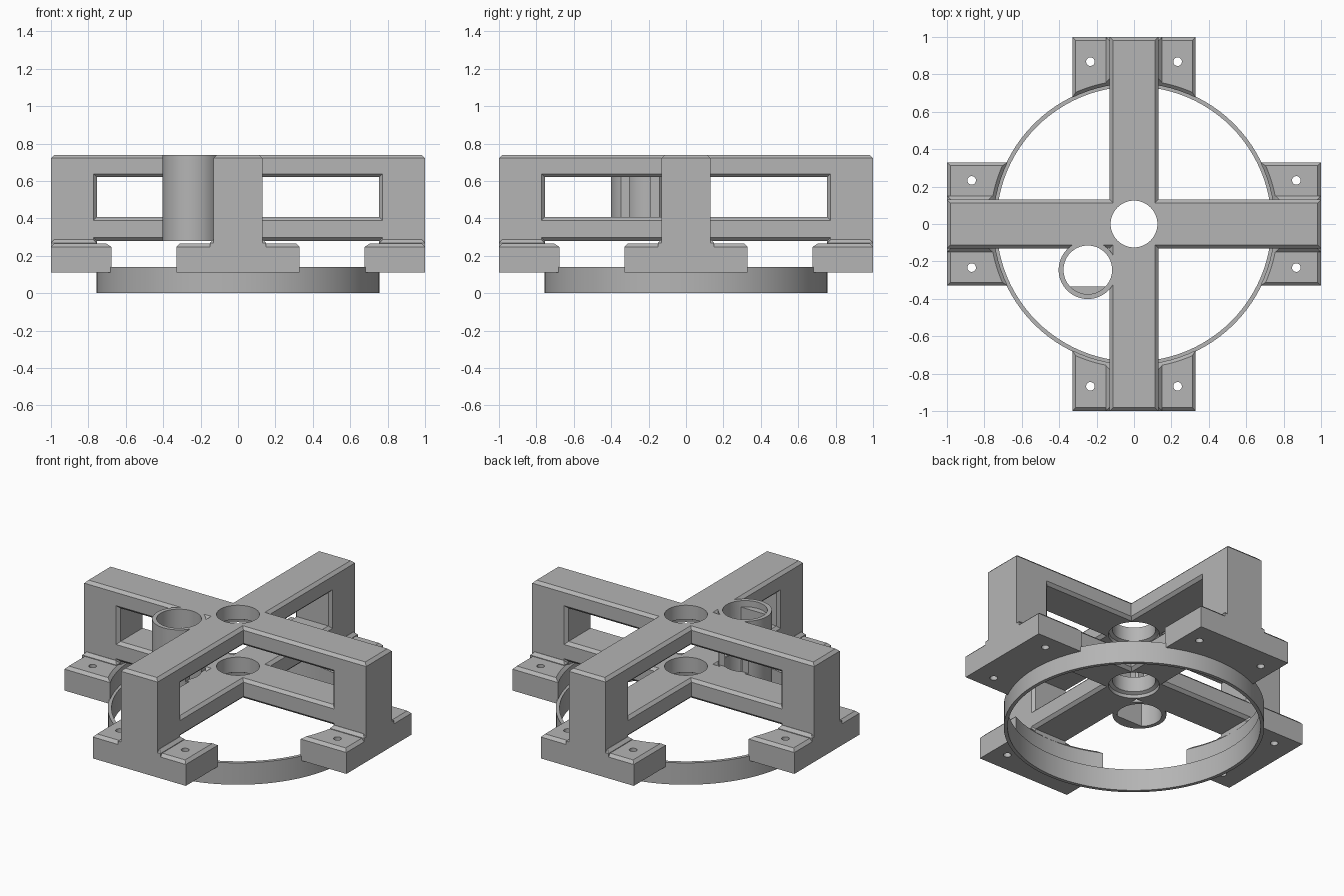
import bpy, bmesh, math
from mathutils import Matrix, Vector

old = bpy.data.objects.get("Cube")
if old:
    bpy.data.objects.remove(old, do_unlink=True)

grey = bpy.data.materials.new("plain grey")
grey.use_nodes = True
grey.diffuse_color = (0.46, 0.46, 0.46, 1)
grey.node_tree.nodes["Principled BSDF"].inputs["Base Color"].default_value = (0.46, 0.46, 0.46, 1)

CHAMFER = 0.018
HALF = 0.13                     # half width of the arms
TOP = 0.74
TUBE = Vector((-0.247, -0.245, 0))


def finish(name, bm):
    bmesh.ops.recalc_face_normals(bm, faces=bm.faces)
    mesh = bpy.data.meshes.new(name)
    bm.to_mesh(mesh)
    bm.free()
    mesh.materials.append(grey)
    ob = bpy.data.objects.new(name, mesh)
    bpy.context.collection.objects.link(ob)
    return ob


def prism(name, outline, z0, z1, chamfer=None):
    """Extrude an outline; chamfer(edge middle, edge direction) picks edges."""
    bm = bmesh.new()
    face = bm.faces.new([bm.verts.new((x, y, z0)) for x, y in outline])
    up = bmesh.ops.extrude_face_region(bm, geom=[face])
    bmesh.ops.translate(bm, vec=(0, 0, z1 - z0),
                        verts=[v for v in up["geom"] if isinstance(v, bmesh.types.BMVert)])
    bmesh.ops.recalc_face_normals(bm, faces=bm.faces)
    if chamfer:
        picked = [e for e in bm.edges
                  if chamfer((e.verts[0].co + e.verts[1].co) / 2,
                             e.verts[1].co - e.verts[0].co)]
        bmesh.ops.bevel(bm, geom=picked, offset=CHAMFER, segments=1, affect='EDGES')
    return finish(name, bm)


def rect(x0, x1, y0, y1):
    return [(x0, y0), (x1, y0), (x1, y1), (x0, y1)]


def circle(r, centre=(0, 0, 0), n=64):
    return [(centre[0] + r * math.cos(math.tau * i / n),
             centre[1] + r * math.sin(math.tau * i / n)) for i in range(n)]


def lathe(name, profile, n=64, closed=False):
    """Stack rings of (radius, z); capped, or joined into a loop if closed."""
    bm = bmesh.new()
    rings = [[bm.verts.new((x, y, z)) for x, y in circle(r, n=n)] for r, z in profile]
    pairs = list(zip(rings, rings[1:] + rings[:1]))
    for a, b in pairs if closed else pairs[:-1]:
        for i in range(n):
            j = (i + 1) % n
            bm.faces.new((a[i], a[j], b[j], b[i]))
    if not closed:
        bm.faces.new(rings[0])
        bm.faces.new(rings[-1])
    return finish(name, bm)


def cut(ob, cutter, keep=False):
    mod = ob.modifiers.new("cut", 'BOOLEAN')
    mod.operation = 'DIFFERENCE'
    mod.solver = 'EXACT'
    mod.object = cutter
    bpy.context.view_layer.objects.active = ob
    bpy.ops.object.modifier_apply(modifier=mod.name)
    if not keep:
        bpy.data.objects.remove(cutter, do_unlink=True)


def smooth(ob):
    bpy.ops.object.select_all(action='DESELECT')
    ob.select_set(True)
    bpy.context.view_layer.objects.active = ob
    bpy.ops.object.shade_smooth_by_angle(angle=math.radians(20))


def four_ways(ob, name):
    for i in range(4):
        copy = ob if i == 0 else bpy.data.objects.new(name, ob.data.copy())
        if i:
            bpy.context.collection.objects.link(copy)
            copy.data.transform(Matrix.Rotation(i * math.pi / 2, 4, 'Z'))
    # the first arm stays in place


def level(mid, direction):
    return abs(direction.z) < 0.001


# Upper and lower cross beams with centre hole and tube bore
def cross(name, length, z0, z1):
    h, s = HALF, length
    quarter = [(s, -h), (s, h), (h, h)]
    outline = []
    for i in range(4):
        turn = Matrix.Rotation(i * math.pi / 2, 2)
        outline += [tuple(turn @ Vector(p)) for p in quarter]
    ob = prism(name, outline, z0, z1, level)
    cut(ob, lathe("hole_cutter", [(0.15, z0 - 0.01), (0.145, z0 + 0.02), (0.125, z0 + 0.03),
                                  (0.125, z1 + 0.05)]))
    cut(ob, prism("bore_cutter", circle(0.13, TUBE), z0 - 0.05, z1 + 0.05))
    smooth(ob)


cross("upper_cross_beam", 1.0, 0.62, TOP)
cross("lower_cross_beam", 0.95, 0.28, 0.407)

# Posts at the arm ends, chamfered along the window side
post = prism("post", rect(0.755, 1.0, -HALF, HALF), 0.11, TOP - CHAMFER,
             lambda mid, d: abs(d.z) > 0.1 and mid.x < 0.8)
four_ways(post, "post")

# Feet: slab with chamfered top, hollowed to the ring, two screw holes
clearance = lathe("ring_clearance", [(0.752, 0.05), (0.752, 0.247), (0.80, 0.295)], n=96)
foot = prism("foot", rect(0.6, 1.0, -0.33, 0.33), 0.11, 0.265,
             lambda mid, d: level(mid, d) and mid.z > 0.2 and mid.x > 0.7)
cut(foot, clearance)
for side in (-1, 1):
    cut(foot, prism("screw_cutter", circle(0.023, (0.868, side * 0.233), 24), 0, 0.4))
smooth(foot)
four_ways(foot, "foot")

# Sloped skirt where each post meets its foot
skirt = prism("post_skirt", rect(0.757, 1.0, -0.15, 0.15), 0.2, 0.287,
              lambda mid, d: level(mid, d) and mid.z > 0.25)
four_ways(skirt, "post_skirt")

# Thin base ring
ring = lathe("base_ring", [(0.757, 0), (0.757, 0.14), (0.735, 0.14), (0.735, 0)], n=96, closed=True)
smooth(ring)

# Side tube with a flat inside, opened where the arm windows pass
tube = prism("side_tube", circle(0.156, TUBE), 0.28, TOP)
keyed = [(x, max(y, TUBE.y - 0.09)) for x, y in circle(0.13, TUBE)]
cut(tube, prism("keyed_bore", keyed, 0.2, 0.75))
cut(tube, prism("round_bore", circle(0.13, TUBE), 0.70, 0.8))
cut(tube, prism("window_x", rect(-0.6, 0.3, -HALF, HALF), 0.405, 0.622))
cut(tube, prism("window_y", rect(-HALF, HALF, -0.6, 0.3), 0.405, 0.622))
# Clear the centre hole where the tube would reach into it
cut(tube, prism("centre_cutter", circle(0.125), 0.2, 0.8))
smooth(tube)
